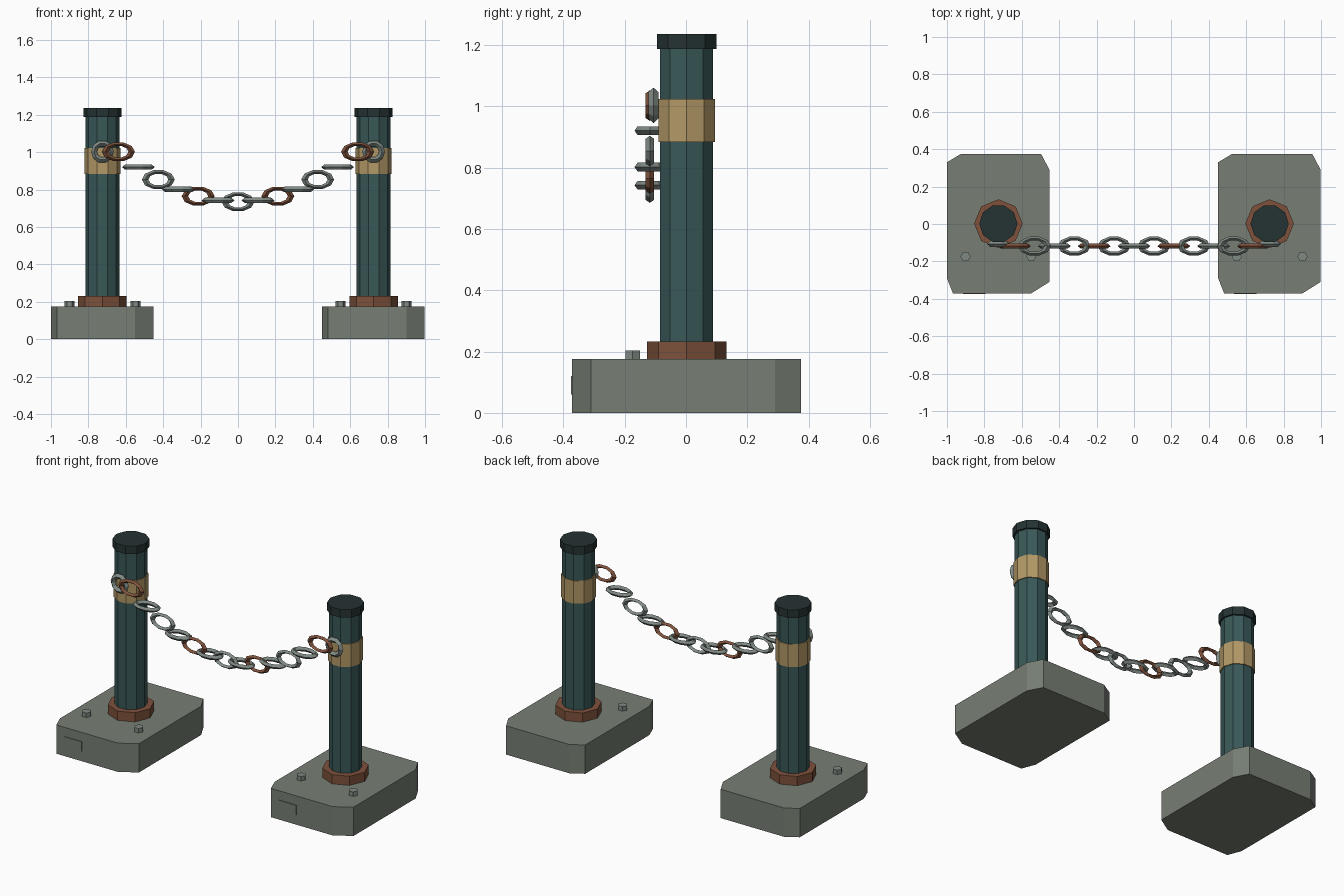
import bpy, bmesh, math
from mathutils import Matrix

if "Cube" in bpy.data.objects:
    bpy.data.objects.remove(bpy.data.objects["Cube"])


def material(name, r, g, b):
    lin = [((c / 255 + 0.055) / 1.055) ** 2.4 for c in (r, g, b)]
    m = bpy.data.materials.new(name)
    m.diffuse_color = (*lin, 1)
    m.use_nodes = True
    m.node_tree.nodes["Principled BSDF"].inputs["Base Color"].default_value = m.diffuse_color
    return m


CONCRETE = material("concrete", 119, 126, 116)
TEAL = material("teal paint", 57, 88, 88)
DARK = material("dark cap", 37, 50, 50)
TAN = material("tan band", 178, 152, 102)
RUST = material("rust", 126, 81, 59)
STEEL = material("steel", 128, 138, 132)

PX, PY = 0.725, 0.002   # post position
LINK_Y = -0.118


def finish(name, bm, mat):
    bmesh.ops.recalc_face_normals(bm, faces=bm.faces)
    me = bpy.data.meshes.new(name)
    bm.to_mesh(me)
    bm.free()
    me.materials.append(mat)
    ob = bpy.data.objects.new(name, me)
    bpy.context.collection.objects.link(ob)
    return ob


def prism(name, outline, z0, z1, mat):
    bm = bmesh.new()
    face = bm.faces.new([bm.verts.new((x, y, z0)) for x, y in outline])
    top = bmesh.ops.extrude_face_region(bm, geom=[face])["geom"]
    for v in top:
        if isinstance(v, bmesh.types.BMVert):
            v.co.z = z1
    return finish(name, bm, mat)


def ngon(n, r, cx, cy):
    return [(cx + r * math.cos(math.tau * i / n), cy + r * math.sin(math.tau * i / n)) for i in range(n)]


def ring(name, major, minor, scale, loc, upright, mat, n=10, k=4):
    # low-poly torus with a diamond section, stretched into a link
    bm = bmesh.new()
    v = []
    for i in range(n):
        a = math.tau * i / n
        row = []
        for j in range(k):
            b = math.tau * j / k
            d = major + minor * math.cos(b)
            row.append(bm.verts.new((d * math.cos(a) * scale[0], d * math.sin(a) * scale[1], minor * math.sin(b))))
        v.append(row)
    for i in range(n):
        for j in range(k):
            i2, j2 = (i + 1) % n, (j + 1) % k
            bm.faces.new((v[i][j], v[i2][j], v[i2][j2], v[i][j2]))
    if upright:
        bm.transform(Matrix.Rotation(math.pi / 2, 4, 'X'))
    bm.transform(Matrix.Translation(loc))
    return finish(name, bm, mat)


# Uneven chipped corners of the base slab, relative to the post
SLAB = [(-0.275, 0.33), (-0.275, -0.29), (-0.243, -0.371), (0.175, -0.371),
        (0.273, -0.31), (0.273, 0.29), (0.228, 0.375), (-0.2, 0.375)]

for side, s in (("left", -1), ("right", 1)):
    cx = s * PX
    # Base slab with a thin raised patch on the front
    prism(side + "_base", [(cx + x, y) for x, y in SLAB], 0, 0.176, CONCRETE)
    prism(side + "_base_patch", [(cx - 0.19, -0.375), (cx - 0.07, -0.375), (cx - 0.07, -0.37), (cx - 0.19, -0.37)],
          0.06, 0.12, CONCRETE)
    # Post, collar, band and cap
    prism(side + "_collar", ngon(8, 0.13, cx, PY), 0.17, 0.232, RUST)
    prism(side + "_post", ngon(10, 0.091, cx, PY), 0.17, 1.2, TEAL)
    prism(side + "_band", ngon(10, 0.0965, cx, PY), 0.883, 1.023, TAN)
    prism(side + "_cap", ngon(10, 0.102, cx, PY), 1.187, 1.236, DARK)
    # Bolts
    for i, dx in enumerate((-0.176, 0.176)):
        prism(f"{side}_bolt_{i + 1}", ngon(6, 0.027, cx + dx, -0.174), 0.17, 0.203, STEEL)
    # Eye ring on the post
    ring(side + "_eye_ring", 0.045, 0.016, (1, 1), (cx, -0.106, 1.003), True, STEEL)

# Hanging chain: 13 links, alternately upright and flat, every fourth one rusty
for i in range(13):
    t = (i - 6) / 6
    ring(f"chain_link_{i + 1}", 0.057, 0.014, (1.24, 0.74), (0.639 * t, LINK_Y, 0.735 + 0.267 * t * t),
         i % 2 == 0, RUST if i % 4 == 0 else STEEL)
